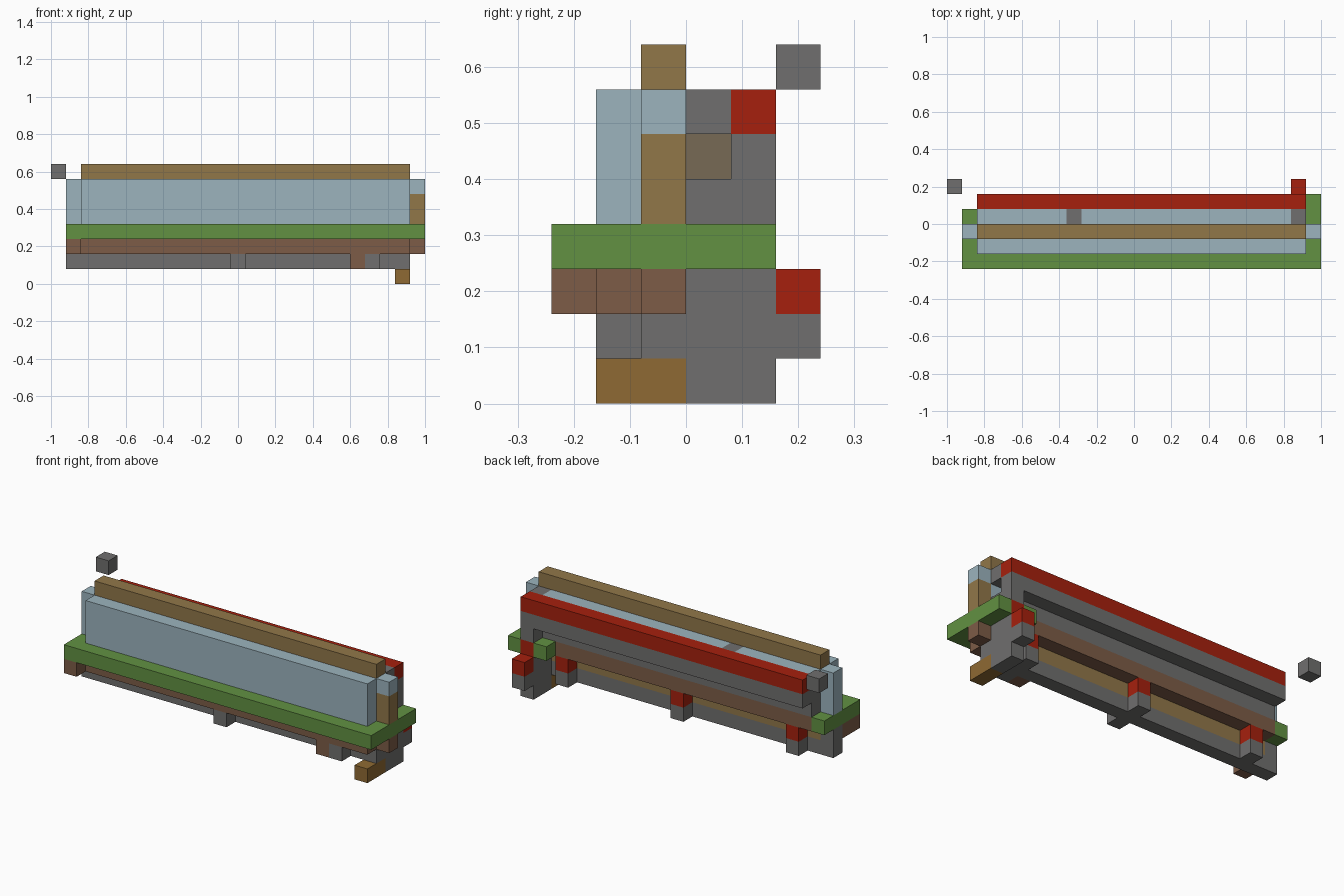
import bpy

old = bpy.data.objects.get("Cube")
if old:
    bpy.data.objects.remove(old, do_unlink=True)

CELL = 0.08  # every part is a block on a regular cell grid


def material(name, hex_code):
    rgb = [int(hex_code[i:i + 2], 16) / 255 for i in (0, 2, 4)]
    lin = [c / 12.92 if c <= 0.04045 else ((c + 0.055) / 1.055) ** 2.4 for c in rgb]
    mat = bpy.data.materials.new(name)
    mat.use_nodes = True
    mat.diffuse_color = (*lin, 1)
    mat.node_tree.nodes["Principled BSDF"].inputs["Base Color"].default_value = (*lin, 1)
    return mat


grey = material("stone grey", "706f6e")
glass = material("pale blue glass", "9cb4be")
green = material("leaf green", "629142")
brown = material("dark brown wood", "7d5c47")
tan = material("tan wood", "917749")
gold = material("golden wood", "8f6a33")
red = material("signal red", "a6200d")
taupe = material("taupe", "776a55")


def block(name, mat, x, y, z):
    """Box spanning the given grid cells (start, end) on each axis."""
    spans = [(a * CELL - off, b * CELL - off) for (a, b), off in zip((x, y, z), (1, 0.24, 0))]
    bpy.ops.mesh.primitive_cube_add(size=1, location=[(a + b) / 2 for a, b in spans])
    obj = bpy.context.object
    obj.name = name
    obj.scale = [b - a for a, b in spans]
    bpy.ops.object.transform_apply(location=False, rotation=False, scale=True)
    obj.data.materials.append(mat)
    return obj


# Lengthwise spans that repeat
BODY, POST = (2, 24), (23, 24)

# Upper body: rail, glass panels and end strip
block("top_rail", tan, BODY, (2, 3), (7, 8))
block("front_glass", glass, BODY, (1, 2), (4, 7))
block("middle_glass", glass, (1, 24), (2, 3), (4, 7))
block("end_strip", tan, (24, 25), (2, 3), (4, 6))
block("end_strip_glass", glass, (24, 25), (2, 3), (6, 7))

# Roof strip behind the rail, broken by a small block
block("roof_glass_right", glass, (2, 8), (3, 4), (6, 7))
block("roof_block", grey, (8, 9), (3, 4), (6, 7))
block("roof_glass_left", glass, (9, 23), (3, 4), (6, 7))
block("roof_end", grey, POST, (3, 4), (6, 7))

# Back wall with its overhang and the channel behind it
block("back_red_rail", red, BODY, (4, 5), (6, 7))
block("back_overhang", grey, BODY, (4, 5), (5, 6))
block("back_wall", grey, BODY, (3, 4), (4, 5))
block("channel_cap", grey, (2, 3), (3, 4), (5, 6))
block("channel_end", taupe, (3, 4), (3, 4), (5, 6))

# Green skirt with its two end extensions
block("skirt", green, (1, 25), (0, 3), (3, 4))
block("skirt_left_end", green, (24, 25), (3, 5), (3, 4))
block("skirt_right_end", green, (1, 2), (3, 4), (3, 4))
block("skirt_tab", green, (22, 23), (4, 5), (3, 4))
block("back_board", brown, (2, 23), (3, 4), (3, 4))

# Underframe
block("front_beam", brown, BODY, (1, 2), (2, 3))
block("right_beam_end", brown, (1, 2), (0, 2), (2, 3))
block("left_beam_end", brown, (24, 25), (2, 3), (2, 3))
block("inner_beam", tan, (2, 23), (2, 3), (2, 3))
block("inner_beam_cap", grey, (1, 2), (2, 3), (2, 3))
block("bottom_beam", grey, (1, 24), (2, 3), (1, 2))
block("brown_lug", brown, (20, 21), (1, 2), (1, 2))
for i in (12, 21):
    block("front_lug", grey, (i, i + 1), (1, 2), (1, 2))

# Back brackets with red tops
for i in (3, 12, 21):
    block("bracket_top", red, (i, i + 1), (3, 4), (2, 3))
    block("bracket_foot", grey, (i, i + 1), (3, 4), (1, 2))

# Left end post and its foot
block("post_upper", grey, POST, (4, 5), (4, 5))
block("post_red_band", red, POST, (4, 5), (3, 4))
block("post_inner", grey, POST, (3, 4), (3, 4))
block("post_core", grey, POST, (2, 3), (2, 3))
block("post_lower", grey, POST, (3, 5), (0, 3))
block("foot_front", gold, POST, (1, 3), (0, 1))
block("foot_lamp", red, POST, (5, 6), (2, 3))
block("foot_back", grey, POST, (5, 6), (1, 2))

# Loose block off the right end
block("loose_block", grey, (0, 1), (5, 6), (7, 8))
